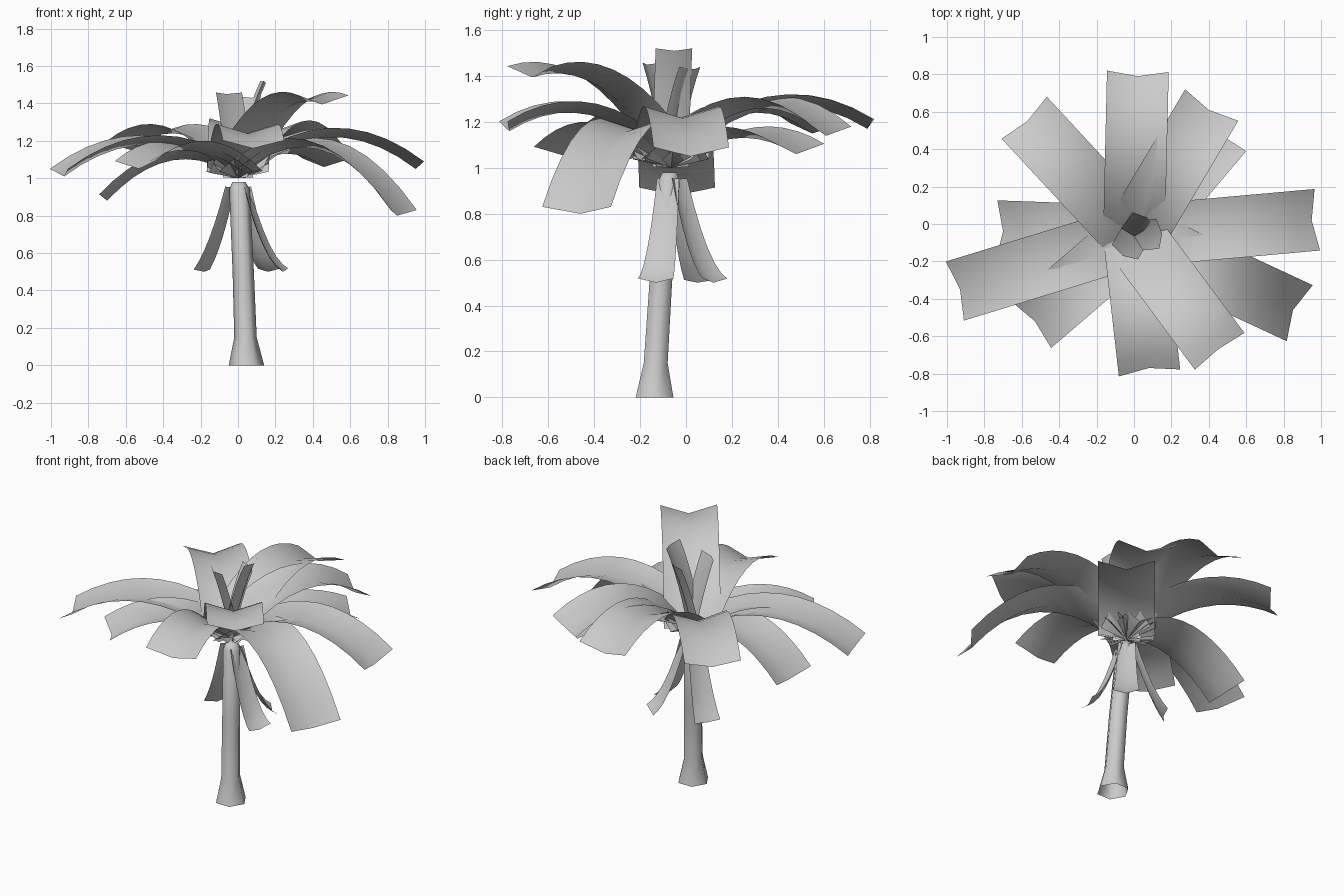
import bpy, math
from mathutils import Vector

if "Cube" in bpy.data.objects:
    bpy.data.objects.remove(bpy.data.objects["Cube"])

CX, CY = 0.0, -0.065   # crown centre


def make(name, verts, faces, angle=60):
    me = bpy.data.meshes.new(name)
    me.from_pydata(verts, [], faces)
    me.update()
    ob = bpy.data.objects.new(name, me)
    bpy.context.collection.objects.link(ob)
    bpy.ops.object.select_all(action='DESELECT')
    ob.select_set(True)
    bpy.context.view_layer.objects.active = ob
    bpy.ops.object.shade_smooth_by_angle(angle=math.radians(angle))
    return ob


def leaf(name, tip, path, w0=0.165, w1=0.165, fold=0.05, n=10):
    """Folded strip along a curve through three (r, z) points, heading to tip (x, y)."""
    d = Vector((tip[0] - CX, tip[1] - CY, 0))
    reach = d.length
    d.normalize()
    side = Vector((-d.y, d.x, 0))
    (r0, z0), (r1, z1), z2 = path
    P = [Vector((r0, z0)), Vector((r1, z1)), Vector((reach, z2))]
    m = min(0.7, max(0.3, (r1 - r0) / (reach - r0)))

    def at(t):
        return (P[0] * (t - m) * (t - 1) / m + P[1] * t * (t - 1) / (m * (m - 1))
                + P[2] * t * (t - m) / (1 - m))

    verts, faces = [], []
    for i in range(n + 1):
        t = i / n
        p = at(t)
        tan = (at(t + 0.01) - at(t - 0.01)).normalized()
        c = Vector((CX, CY, 0)) + d * p.x + Vector((0, 0, p.y))
        up = (d * -tan.y + Vector((0, 0, tan.x))) * fold
        w = w0 + (w1 - w0) * t
        verts += [c + side * w + up, c, c - side * w + up]
        if i:
            a, b = 3 * (i - 1), 3 * i
            faces += [(a, a + 1, b + 1, b), (a + 1, a + 2, b + 2, b + 1)]
    return make(name, verts, faces)


# Trunk: leaning hexagonal column with flared foot
rings = [(0.045, -0.137, 0, 0.095), (0.04, -0.132, 0.15, 0.06),
         (0.028, -0.11, 0.5, 0.057), (0.008, -0.075, 0.94, 0.055),
         (0.005, -0.072, 0.98, 0.035)]
verts, faces = [], []
for k, (x, y, z, r) in enumerate(rings):
    for i in range(6):
        a = math.pi / 3 * i
        verts.append((x + r * math.cos(a), y + r * math.sin(a), z))
        if k:
            j = (i + 1) % 6
            faces.append((6 * k - 6 + i, 6 * k - 6 + j, 6 * k + j, 6 * k + i))
faces.append(tuple(range(24, 30)))
make("trunk", verts, faces, 70)

# Main arching fronds: tip x, tip y, mid radius, mid height, tip height
fronds = [
    (0.02, 0.79, 0.50, 1.27, 1.17),
    (0.40, 0.61, 0.48, 1.26, 1.14),
    (0.46, 0.48, 0.38, 1.13, 1.06),
    (0.95, 0.02, 0.50, 1.22, 1.05),
    (0.85, -0.46, 0.45, 1.16, 0.80),
    (0.45, -0.67, 0.48, 1.39, 1.395),
    (0.08, -0.77, 0.42, 1.24, 1.16),
    (-0.53, -0.52, 0.40, 1.15, 1.05),
    (-0.93, -0.35, 0.47, 1.18, 1.01),
    (-0.70, -0.04, 0.38, 1.09, 0.88),
    (-0.57, 0.55, 0.50, 1.24, 1.15),
]
for i, (x, y, rm, zm, zt) in enumerate(fronds):
    leaf(f"frond_{i + 1}", (x, y), ((0.0, 1.0), (rm, zm), zt))

# Young upright leaves in the middle
for i, (x, y, z) in enumerate([(0.15, -0.05, 1.51), (-0.06, -0.17, 1.45), (0.07, 0.035, 1.43)]):
    leaf(f"young_leaf_{i + 1}", (x, y), ((0.0, 1.0), (0.06, 1.25), z), 0.08, 0.08, 0.025, 6)

# Old leaves hanging beside the trunk
for i, (x, y) in enumerate([(0.24, -0.13), (0.16, 0.12), (-0.18, 0.05)]):
    leaf(f"hanging_leaf_{i + 1}", (x, y), ((0.03, 0.95), (0.10, 0.73), 0.5), 0.05, 0.08, 0.02, 6)
